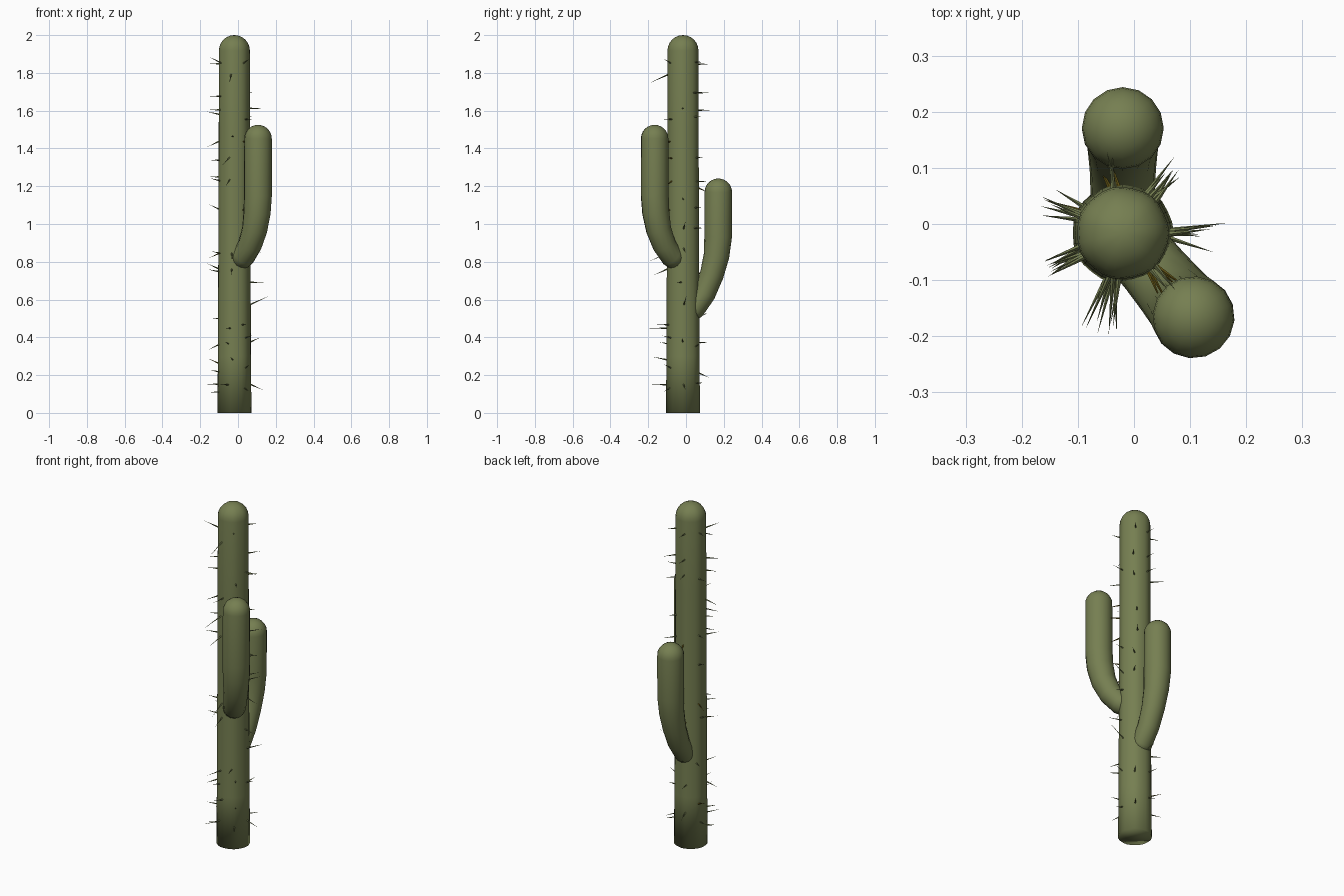
import bpy, bmesh, math, random
from mathutils import Vector, Matrix

if "Cube" in bpy.data.objects:
    bpy.data.objects.remove(bpy.data.objects["Cube"])

random.seed(11)
CX, CY = -0.02, -0.016          # trunk axis
RIBS = 7


def material(name, rgb):
    m = bpy.data.materials.new(name)
    m.diffuse_color = (*rgb, 1)
    m.use_nodes = True
    m.node_tree.nodes["Principled BSDF"].inputs["Base Color"].default_value = m.diffuse_color
    return m


green = material("cactus green", (0.18, 0.212, 0.083))
straw = material("dark straw", (0.16, 0.115, 0.01))


def finish(bm, name, mat, smooth=True):
    bmesh.ops.recalc_face_normals(bm, faces=bm.faces)
    mesh = bpy.data.meshes.new(name)
    bm.to_mesh(mesh)
    bm.free()
    mesh.materials.append(mat)
    obj = bpy.data.objects.new(name, mesh)
    bpy.context.collection.objects.link(obj)
    if smooth:
        bpy.context.view_layer.objects.active = obj
        obj.select_set(True)
        bpy.ops.object.shade_smooth_by_angle(angle=math.radians(120))
        obj.select_set(False)
    return obj


def stem(name, path, angle, sides, rib=0.0):
    """Sweep a circle along (distance, z, radius) points in the vertical plane
    at the given angle, and close the upper end with a dome."""
    d, z, r = path[-1]
    pts = list(path)
    for i in range(1, 7):
        a = math.pi / 2 * i / 6
        pts.append((d, z + r * math.sin(a), r * math.cos(a)))
    out = Vector((math.cos(angle), math.sin(angle), 0))
    side = Vector((-math.sin(angle), math.cos(angle), 0))
    up = Vector((0, 0, 1))
    centre = Vector((CX, CY, 0))
    bm = bmesh.new()
    rings = []
    for i, (d, z, r) in enumerate(pts[:-1]):
        a, b = pts[max(i - 1, 0)], pts[i + 1]
        t = (out * (b[0] - a[0]) + up * (b[1] - a[1])).normalized()
        normal = side.cross(t)
        c = centre + out * d + up * z
        ring = []
        for k in range(sides):
            u = math.tau * k / sides
            rr = r * (1 + rib * math.cos(RIBS * u))
            ring.append(bm.verts.new(c + (normal * math.cos(u) + side * math.sin(u)) * rr))
        rings.append(ring)
    for lo, hi in zip(rings, rings[1:]):
        for k in range(sides):
            n = (k + 1) % sides
            bm.faces.new((lo[k], lo[n], hi[n], hi[k]))
    tip = bm.verts.new(centre + out * pts[-1][0] + up * pts[-1][1])
    for k in range(sides):
        bm.faces.new((rings[-1][k], rings[-1][(k + 1) % sides], tip))
    bm.faces.new(rings[0])
    return finish(bm, name, green)


# Trunk
trunk_profile = [(0, 0, 0.09), (0, 0.3, 0.0875), (0, 0.7, 0.086),
                 (0, 1.1, 0.084), (0, 1.5, 0.083), (0, 1.918, 0.082)]
stem("trunk", trunk_profile, 0, 28, 0.012)

# Two upturned arms
stem("front_arm", [(0.02, 0.80, 0.06), (0.08, 0.83, 0.06), (0.13, 0.89, 0.063),
                   (0.168, 0.97, 0.067), (0.188, 1.06, 0.072), (0.195, 1.15, 0.074),
                   (0.196, 1.452, 0.073)], math.radians(-50), 16)
stem("back_arm", [(0.02, 0.52, 0.056), (0.06, 0.55, 0.057), (0.113, 0.63, 0.059),
                  (0.152, 0.73, 0.063), (0.177, 0.83, 0.068), (0.186, 0.93, 0.073),
                  (0.187, 1.168, 0.073)], math.radians(90), 16)


# Spines along the trunk ribs; those in the gaps behind the arms are straw coloured
def add_spine(bm, a, z, length, tilt, yaw):
    aim = Vector((math.cos(yaw), math.sin(yaw), tilt)).normalized()
    base = Vector((CX + 0.08 * math.cos(a), CY + 0.08 * math.sin(a), z))
    turn = aim.to_track_quat('Z', 'Y').to_matrix().to_4x4()
    bmesh.ops.create_cone(bm, cap_ends=True, segments=4, radius1=0.0045, radius2=0,
                          depth=length, matrix=Matrix.Translation(base + aim * length / 2) @ turn)


green_bm, straw_bm = bmesh.new(), bmesh.new()
for rib in range(RIBS):
    for row in range(15):
        if random.random() < 0.3:
            continue
        a = math.tau * rib / RIBS + random.uniform(-0.15, 0.15)
        z = 0.12 + row * 0.122 + random.uniform(-0.04, 0.04)
        z = min(max(z, 0.11), 1.86)
        behind_arm = (rib == 6 and 0.9 < z < 1.45) or (rib == 2 and 0.6 < z < 1.2)
        use_straw = behind_arm or (rib == 3 and row % 5 == 1)
        length = random.uniform(0.05, 0.12 if rib in (0, 5) else 0.085)
        tilt = random.choice((0, 0, 0.2, 0.45, -0.45))
        yaw = a + random.uniform(-0.22, 0.22)
        add_spine(straw_bm if use_straw else green_bm, a, z, length, tilt, yaw)
finish(green_bm, "green_spines", green, smooth=False)
finish(straw_bm, "straw_spines", straw, smooth=False)
